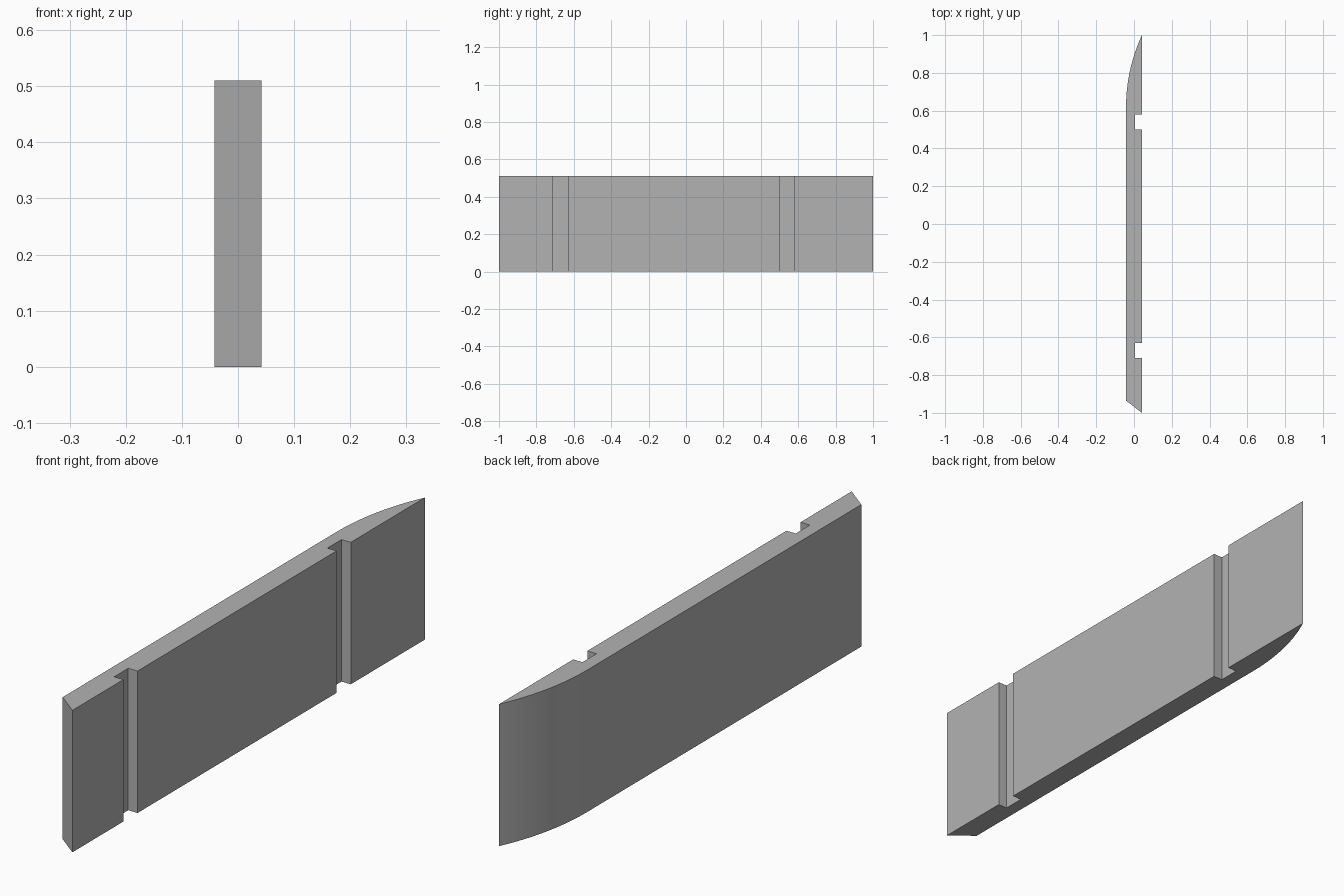
import bpy, bmesh, math

cube = bpy.data.objects.get("Cube")
if cube:
    bpy.data.objects.remove(cube, do_unlink=True)

HALF = 0.042       # half thickness
HEIGHT = 0.51
FLOOR = 0.005      # x of the groove floor
CURVE_Y = 0.62     # where the curved end begins
TIP_Y = 1.0

grey = bpy.data.materials.new("plain grey")
grey.use_nodes = True
colour = (0.45, 0.45, 0.45, 1)
grey.diffuse_color = colour
grey.node_tree.nodes["Principled BSDF"].inputs["Base Color"].default_value = colour

# Outline seen from above: angled front end, then the grooved side
outline = [(-HALF, -0.935), (HALF, -TIP_Y)]
for y0, y1 in ((-0.71, -0.63), (0.50, 0.58)):
    outline += [(HALF, y0), (FLOOR, y0), (FLOOR, y1), (HALF, y1)]

# Curved back end: an arc tangent to the plain side
run, rise = TIP_Y - CURVE_Y, 2 * HALF
radius = (run ** 2 + rise ** 2) / (2 * rise)
sweep = math.asin(run / radius)
steps = 24
for i in range(steps, -1, -1):
    a = sweep * i / steps
    outline.append((-HALF + radius * (1 - math.cos(a)), CURVE_Y + radius * math.sin(a)))

# Extrude the outline upward
bm = bmesh.new()
base = bm.faces.new([bm.verts.new((x, y, 0)) for x, y in outline])
top = bmesh.ops.extrude_face_region(bm, geom=[base], use_keep_orig=True)
bmesh.ops.translate(bm, vec=(0, 0, HEIGHT),
                    verts=[v for v in top["geom"] if isinstance(v, bmesh.types.BMVert)])
bmesh.ops.recalc_face_normals(bm, faces=bm.faces)
mesh = bpy.data.meshes.new("grooved_board")
bm.to_mesh(mesh)
bm.free()
mesh.materials.append(grey)
board = bpy.data.objects.new("grooved_board", mesh)
bpy.context.collection.objects.link(board)

# Smooth the curved end only
bpy.context.view_layer.objects.active = board
board.select_set(True)
bpy.ops.object.shade_smooth_by_angle(angle=math.radians(20))
